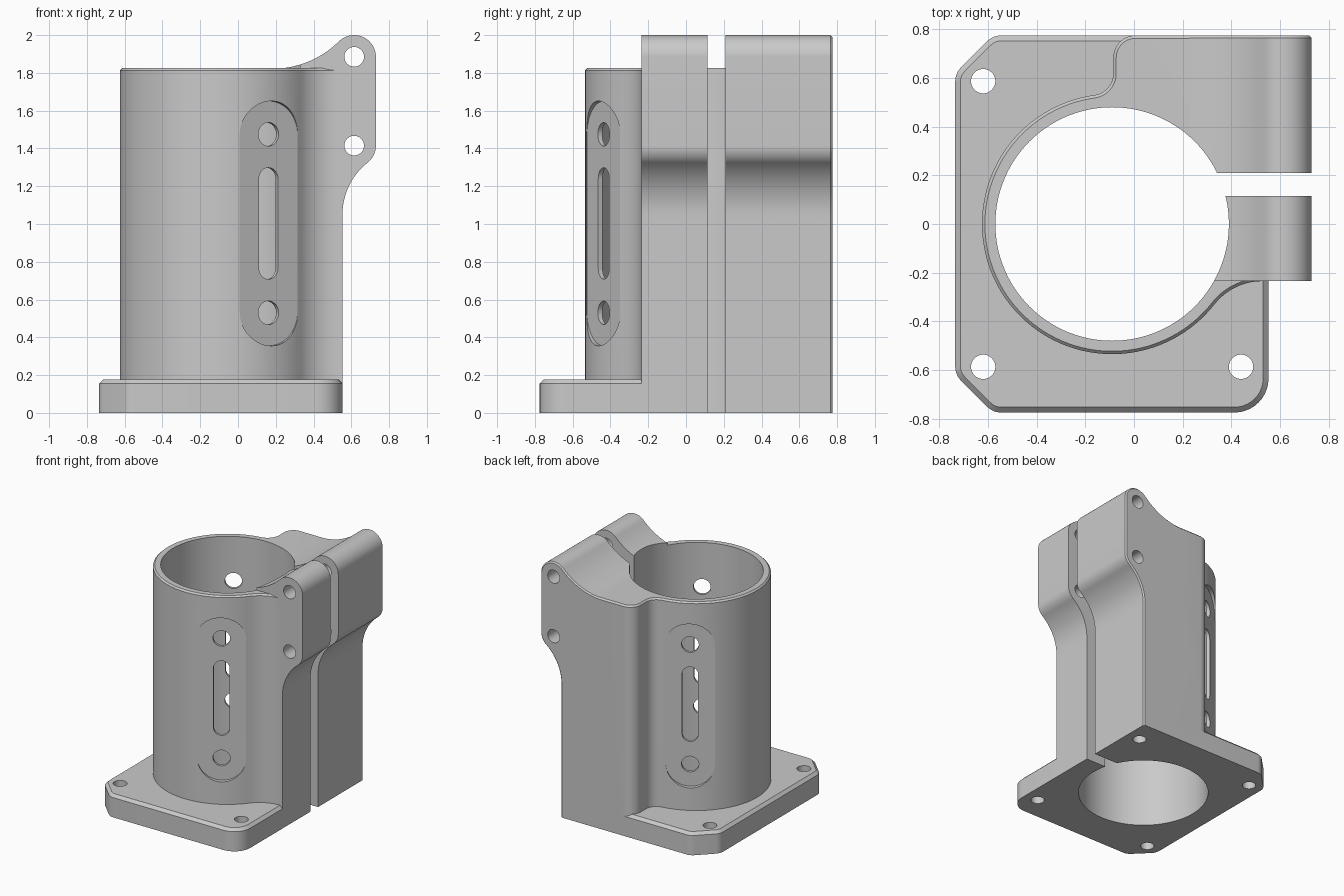
import bpy, bmesh
from math import radians, cos, sin, atan2, degrees, sqrt, tan, acos
from mathutils import Matrix, Vector

old = bpy.data.objects.get("Cube")
if old:
    bpy.data.objects.remove(old, do_unlink=True)

grey = bpy.data.materials.new("machined_grey")
GREY = (0.59, 0.59, 0.59, 1)
grey.diffuse_color = GREY
grey.use_nodes = True
grey.node_tree.nodes["Principled BSDF"].inputs["Base Color"].default_value = GREY


def arc(cx, cy, r, a0, a1, step=4):
    """Points along an arc, angles in degrees."""
    n = max(2, round(abs(a1 - a0) / step))
    return [(cx + r * cos(radians(a0 + (a1 - a0) * i / n)),
             cy + r * sin(radians(a0 + (a1 - a0) * i / n))) for i in range(n + 1)]


def circle(cx, cy, r, step=5):
    return arc(cx, cy, r, 0, 360, step)[:-1]


def stadium(cy, half_width, half_length):
    s = half_length - half_width
    return (arc(0, cy + s, half_width, 0, 180, 6) +
            arc(0, cy - s, half_width, 180, 360, 6))


def rounded(corners):
    """Convex counter-clockwise polygon from (x, y, corner radius)."""
    pts = []
    for i, (x, y, r) in enumerate(corners):
        if r == 0:
            pts.append((x, y))
            continue
        p = Vector((x, y))
        a = (Vector(corners[i - 1][:2]) - p).normalized()
        b = (Vector(corners[(i + 1) % len(corners)][:2]) - p).normalized()
        half = acos(a.dot(b)) / 2
        c = p + (a + b).normalized() * r / sin(half)
        t = p + a * r / tan(half) - c
        start = degrees(atan2(t.y, t.x))
        pts += arc(c.x, c.y, r, start, start + 180 - 2 * degrees(half), 9)
    return pts


def inset(outline, d):
    """Mitred inward offset of a counter-clockwise outline."""
    result = []
    for i, p in enumerate(outline):
        p = Vector(p)
        a = (p - Vector(outline[i - 1])).normalized()
        b = (Vector(outline[(i + 1) % len(outline)]) - p).normalized()
        na, nb = Vector((-a.y, a.x)), Vector((-b.y, b.x))
        result.append(tuple(p + (na + nb) * d / (1 + na.dot(nb))))
    return result


def prism(name, outline, z0, z1, matrix=Matrix(), chamfer=0):
    """Extrude an outline from z0 to z1, optionally chamfering the z1 end."""
    levels = [(outline, z0), (outline, z1)]
    if chamfer:
        step = chamfer if z1 > z0 else -chamfer
        levels = [(outline, z0), (outline, z1 - step), (inset(outline, chamfer), z1)]
    bm = bmesh.new()
    rings = [[bm.verts.new((x, y, z)) for x, y in pts] for pts, z in levels]
    bm.faces.new(rings[0])
    bm.faces.new(rings[-1])
    for low_ring, high_ring in zip(rings, rings[1:]):
        for i in range(len(outline)):
            bm.faces.new((low_ring[i - 1], low_ring[i], high_ring[i], high_ring[i - 1]))
    bmesh.ops.recalc_face_normals(bm, faces=bm.faces)
    bm.transform(matrix)
    mesh = bpy.data.meshes.new(name)
    bm.to_mesh(mesh)
    bm.free()
    mesh.materials.append(grey)
    obj = bpy.data.objects.new(name, mesh)
    bpy.context.collection.objects.link(obj)
    return obj


def combine(target, tool, operation):
    mod = target.modifiers.new("combine", 'BOOLEAN')
    mod.operation, mod.solver, mod.object = operation, 'EXACT', tool
    bpy.context.view_layer.objects.active = target
    bpy.ops.object.modifier_apply(modifier=mod.name)
    bpy.data.objects.remove(tool, do_unlink=True)


CX, OUTER, BORE = -0.09, 0.535, 0.48      # tube axis and radii
RIGHT, BACK, FRONT = 0.553, 0.775, -0.235  # bracket limits
TOP, C = 1.825, 0.01

# Tube and bracket share one outline, blended by two concave fillets
r1, r2, side = 0.09, 0.25, -0.085
f1 = (side - r1, sqrt((OUTER + r1) ** 2 - (side - r1 - CX) ** 2))
f2 = (CX + sqrt((OUTER + r2) ** 2 - (FRONT - r2) ** 2), FRONT - r2)
a1 = degrees(atan2(f1[1], f1[0] - CX))
a2 = degrees(atan2(f2[1], f2[0] - CX))
outline = [(RIGHT, FRONT), (RIGHT, BACK - C), (RIGHT - C, BACK)]
outline += arc(side + r1, BACK - r1, r1, 90, 180, 8)
outline += arc(*f1, r1, 0, a1 - 180, 8)
outline += arc(CX, 0, OUTER, a1, a2 + 360, 3)[1:]
outline += arc(*f2, r2, a2 + 180, 90)[1:]
body = prism("clamp_mount", outline, 0, TOP, chamfer=0.012)

# Flange plate with cut left corners; its back right corner hides in the bracket
plate = rounded([(RIGHT, 0.5, 0), (0.4, BACK, 0),
                 (-0.58, BACK, 0.08), (-0.735, 0.62, 0.08),
                 (-0.735, -0.62, 0.08), (-0.58, -BACK, 0.08),
                 (RIGHT, -BACK, 0.14)])
combine(body, prism("flange", plate, 0, 0.178, chamfer=0.022), 'UNION')

# Clamp ears: rounded around both bolt holes, with concave sweeps into the body
ex, low, high, er = 0.615, 1.415, 1.885, 0.115
ra, rb = 0.35, 0.5
ca = (RIGHT + ra, low - sqrt((ra + er) ** 2 - (RIGHT + ra - ex) ** 2))
ta = degrees(atan2(low - ca[1], ex - ca[0]))
cbz = TOP - 0.003 + rb
cb = (ex - sqrt((rb + er) ** 2 - (cbz - high) ** 2), cbz)
tb = degrees(atan2(cb[1] - high, cb[0] - ex))
ear = [(cb[0], ca[1] - 0.05), (RIGHT, ca[1] - 0.05)]
ear += arc(*ca, ra, 180, ta)
ear += arc(ex, low, er, ta - 180, 0)[1:]
ear += arc(ex, high, er, 0, tb)
ear += arc(*cb, rb, tb - 180, -90)[1:]
upright = Matrix(((1, 0, 0, 0), (0, 0, -1, 0), (0, 1, 0, 0), (0, 0, 0, 1)))
combine(body, prism("clamp_ears", ear, -FRONT, -BACK, upright, C), 'UNION')

# Main bore, clamping slit and ear bolt holes
combine(body, prism("bore", circle(CX, 0, BORE, 3), -1, 3), 'DIFFERENCE')
slit = [(0.1, 0.115), (1, 0.115), (1, 0.21), (0.1, 0.21)]
combine(body, prism("slit", slit, -1, 3), 'DIFFERENCE')
for z in (low, high):
    combine(body, prism("bolt_hole", circle(ex, z, 0.052), -1, 1, upright), 'DIFFERENCE')

# Flange mounting holes, blind under the bracket
for x in (-0.62, 0.44):
    for y in (-0.587, 0.587):
        combine(body, prism("mount_hole", circle(x, y, 0.05), -1, 0.3), 'DIFFERENCE')

# Two opposite flats, each with two round windows and a long one
for azimuth in (-60, 120):
    m = (Matrix.Translation((CX, 0, 0)) @
         Matrix.Rotation(radians(azimuth + 90), 4, 'Z') @ upright)
    combine(body, prism("flat", stadium(1.003, 0.177, 0.648), 0.503, 0.7, m), 'DIFFERENCE')
    for z in (0.53, 1.475):
        combine(body, prism("window", circle(0, z, 0.062), 0.3, 0.7, m), 'DIFFERENCE')
    combine(body, prism("long_window", stadium(1.003, 0.058, 0.295), 0.3, 0.7, m), 'DIFFERENCE')

# Smooth curved walls, keep machined edges crisp
bpy.ops.object.select_all(action='DESELECT')
body.select_set(True)
bpy.context.view_layer.objects.active = body
bpy.ops.object.shade_smooth_by_angle(angle=radians(25))
